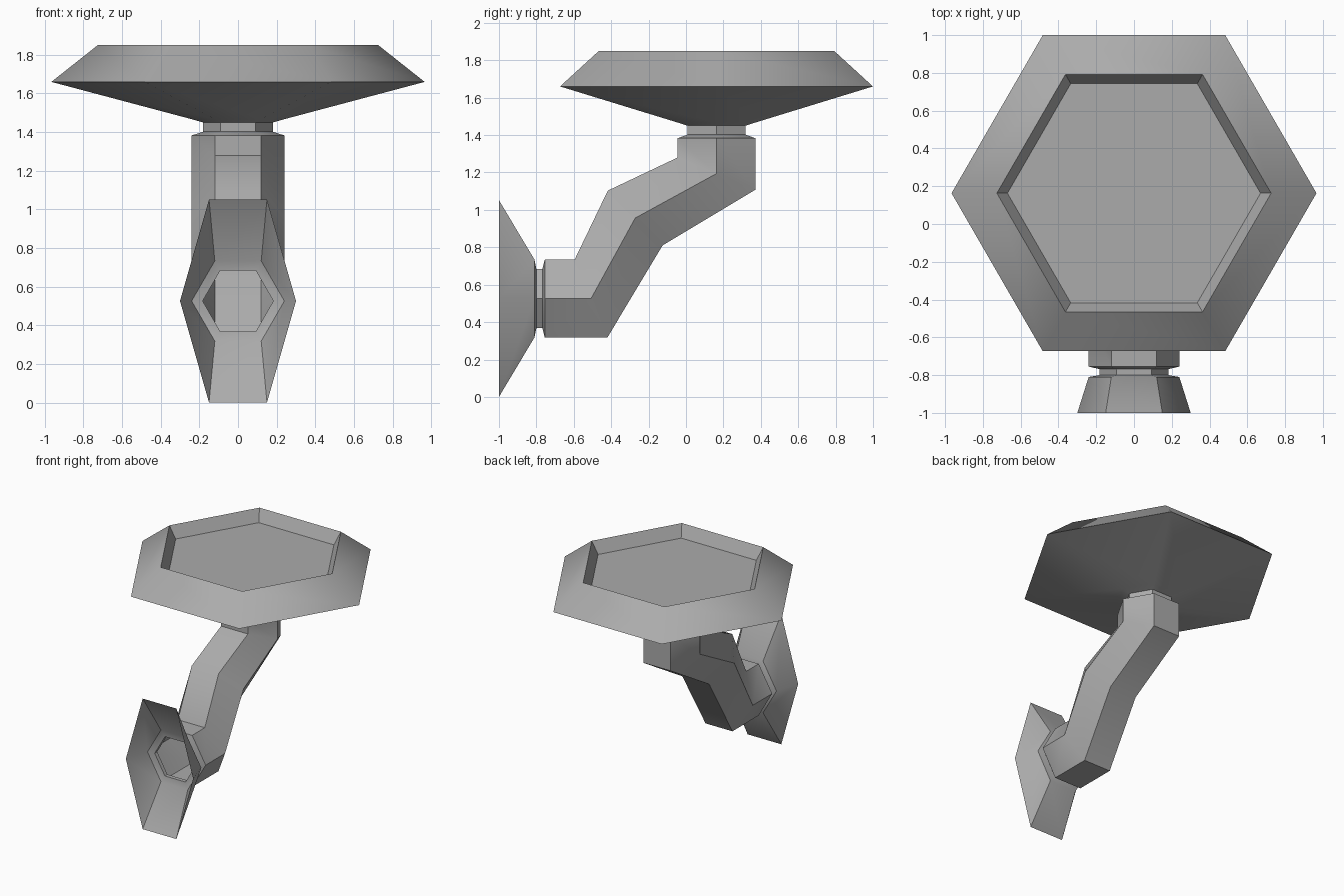
import bpy, bmesh, math

if "Cube" in bpy.data.objects:
    bpy.data.objects.remove(bpy.data.objects["Cube"])

MID_Z = 0.526   # height of the wall axis
MID_Y = 0.163   # depth of the dish axis
FLAT = math.sqrt(3) / 2

# Dark grey metal
metal = bpy.data.materials.new("dark_grey_metal")
metal.diffuse_color = (0.41, 0.41, 0.41, 1)
metal.use_nodes = True
metal.node_tree.nodes["Principled BSDF"].inputs["Base Color"].default_value = metal.diffuse_color


def station(upper, lower, w):
    """Hexagon ring: upper and lower edges given in (y, z), half width w in x."""
    mid = [(a + b) / 2 for a, b in zip(upper, lower)]
    return [(w, *mid), (w / 2, *upper), (-w / 2, *upper),
            (-w, *mid), (-w / 2, *lower), (w / 2, *lower)]


def wall_ring(y, w, h=None):
    h = h or w * FLAT
    return station((y, MID_Z + h), (y, MID_Z - h), w)


def dish_ring(z, r):
    return station((MID_Y - r * FLAT, z), (MID_Y + r * FLAT, z), r)


def loft(name, rings, cap=False):
    bm = bmesh.new()
    loops = [[bm.verts.new(p) for p in ring] for ring in rings]
    for a, b in zip(loops, loops[1:]):
        for j in range(6):
            k = (j + 1) % 6
            bm.faces.new((a[j], b[j], b[k], a[k]))
    if cap:
        bm.faces.new(loops[-1][::-1])
    mesh = bpy.data.meshes.new(name)
    bm.to_mesh(mesh)
    bm.free()
    mesh.materials.append(metal)
    ob = bpy.data.objects.new(name, mesh)
    bpy.context.collection.objects.link(ob)
    bpy.ops.object.select_all(action='DESELECT')
    ob.select_set(True)
    bpy.context.view_layer.objects.active = ob
    bpy.ops.object.shade_smooth_by_angle(angle=math.radians(42))
    return ob


# Flared wall bracket, open at the wall side, with its neck
loft("wall_bracket", [
    wall_ring(-1.0, 0.30, 0.526),
    wall_ring(-0.81, 0.24),
    wall_ring(-0.80, 0.183),
    wall_ring(-0.768, 0.183),
])

# Bent hexagonal arm with tapered ends
loft("arm", [
    wall_ring(-0.768, 0.183),
    wall_ring(-0.755, 0.24),
    station((-0.595, 0.735), (-0.42, 0.318), 0.24),
    station((-0.418, 1.103), (-0.125, 0.81), 0.24),
    station((-0.045, 1.28), (0.371, 1.108), 0.24),
    dish_ring(1.383, 0.24),
    dish_ring(1.402, 0.18),
])

# Neck, dish, sloping rim and recessed floor
loft("dish", [
    dish_ring(1.402, 0.18),
    dish_ring(1.45, 0.18),
    dish_ring(1.467, 0.24),
    dish_ring(1.66, 0.966),
    dish_ring(1.85, 0.726),
    dish_ring(1.755, 0.67),
], cap=True)
